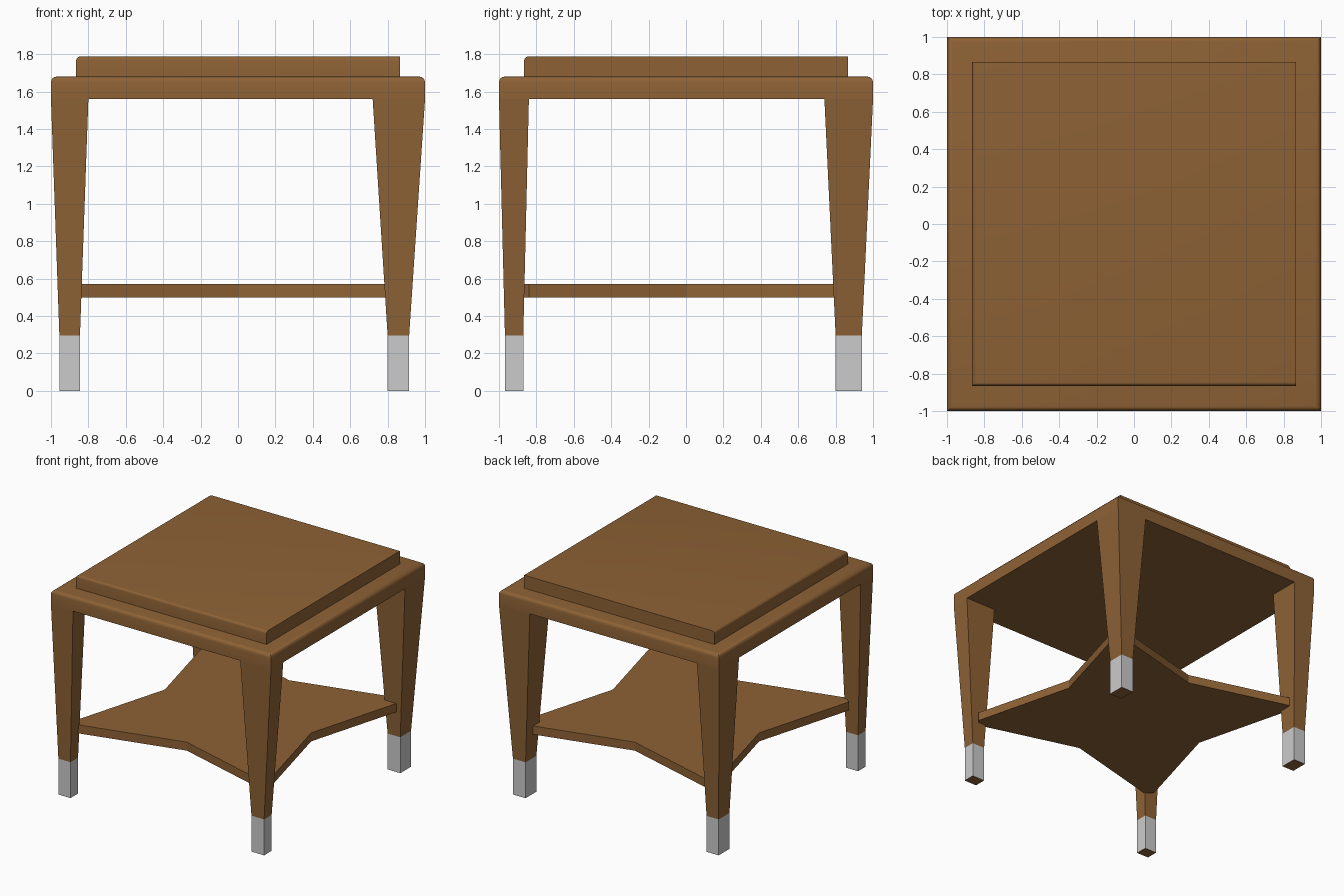
import bpy, bmesh

if "Cube" in bpy.data.objects:
    bpy.data.objects.remove(bpy.data.objects["Cube"])


def material(name, rgb):
    m = bpy.data.materials.new(name)
    m.diffuse_color = (*rgb, 1.0)
    m.use_nodes = True
    m.node_tree.nodes["Principled BSDF"].inputs["Base Color"].default_value = m.diffuse_color
    return m


wood = material("brown wood", (0.27, 0.122, 0.036))
metal = material("grey metal", (0.6, 0.6, 0.6))


def finish(name, bm, mats, smooth=False):
    bmesh.ops.recalc_face_normals(bm, faces=bm.faces[:])
    mesh = bpy.data.meshes.new(name)
    bm.to_mesh(mesh)
    bm.free()
    for m in mats:
        mesh.materials.append(m)
    obj = bpy.data.objects.new(name, mesh)
    bpy.context.collection.objects.link(obj)
    if smooth:
        bpy.ops.object.select_all(action='DESELECT')
        obj.select_set(True)
        bpy.context.view_layer.objects.active = obj
        bpy.ops.object.shade_smooth_by_angle(angle=0.6)
    return obj


def stack(rings):
    """Mesh through matching rings of points, closed at both ends."""
    bm = bmesh.new()
    loops = [[bm.verts.new(p) for p in ring] for ring in rings]
    n = len(loops[0])
    for a, b in zip(loops, loops[1:]):
        for i in range(n):
            j = (i + 1) % n
            bm.faces.new((a[i], a[j], b[j], b[i]))
    bm.faces.new(loops[0])
    bm.faces.new(loops[-1])
    return bm


def rect(x0, x1, y0, y1, z):
    return [(x0, y0, z), (x1, y0, z), (x1, y1, z), (x0, y1, z)]


def slab(name, half, z0, z1, radius, rounded):
    """Square slab whose chosen top edges are rounded over."""
    bm = stack([rect(-half, half, -half, half, z) for z in (z0, z1)])
    edges = [e for e in bm.edges
             if all(v.co.z > z1 - 0.001 for v in e.verts)
             and rounded((e.verts[0].co + e.verts[1].co) / 2)]
    bmesh.ops.bevel(bm, geom=edges, offset=radius, segments=4,
                    profile=0.5, affect='EDGES')
    return finish(name, bm, [wood], True)


# Table top, rounded on all four top edges
slab("table_top", 1.0, 1.56, 1.68, 0.03, lambda c: True)

# Raised pad, softened on the front and left top edges
slab("raised_pad", 0.865, 1.68, 1.787, 0.02,
     lambda c: c.x < -0.5 or c.y < -0.5)

# Tapered legs: (inner, outer) extents at the top and at the foot
X_SIDES = {"left": ((-0.80, -1.0), (-0.845, -0.955)),
           "right": ((0.72, 1.0), (0.80, 0.915))}
Y_SIDES = {"front": ((-0.84, -1.0), (-0.87, -0.968)),
           "back": ((0.74, 1.0), (0.80, 0.94))}
for yn, (yt, yf) in Y_SIDES.items():
    for xn, (xt, xf) in X_SIDES.items():
        bm = stack([rect(*xt, *yt, 1.56), rect(*xf, *yf, 0.295),
                    rect(*xf, *yf, 0.0)])
        # Metal on the sides of the foot only
        for f in bm.faces:
            z = f.calc_center_median().z
            f.material_index = 1 if 0.01 < z < 0.29 else 0
        finish(f"{yn}_{xn}_leg", bm, [wood, metal])

# Star-shaped lower shelf: one quarter outline turned four times
outline = []
pts = [(0.665, 0.0), (0.90, 0.83), (0.84, 0.88)]
for _ in range(4):
    outline += pts
    pts = [(-y, x) for x, y in pts]
finish("lower_shelf", stack([[(x, y, z) for x, y in outline]
                             for z in (0.50, 0.57)]), [wood])
